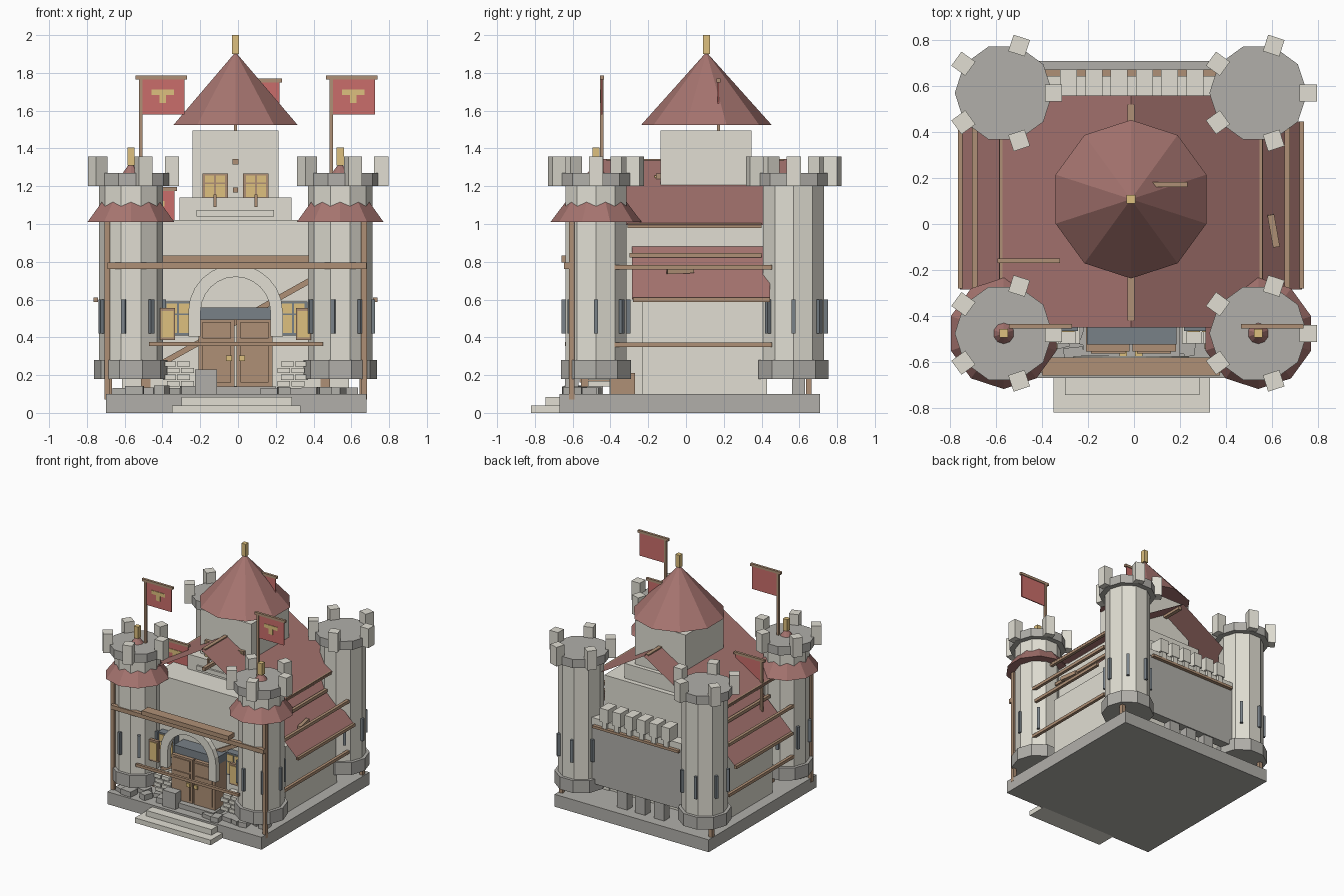
import bpy, math, random
from mathutils import Vector, Matrix

random.seed(4)
if "Cube" in bpy.data.objects:
    bpy.data.objects.remove(bpy.data.objects["Cube"])


def material(name, r, g, b):
    m = bpy.data.materials.new(name)
    m.use_nodes = True
    m.diffuse_color = (r, g, b, 1)
    m.node_tree.nodes["Principled BSDF"].inputs["Base Color"].default_value = (r, g, b, 1)
    return m


PALE = material("pale stone", .75, .73, .65)
GREY = material("grey stone", .44, .43, .40)
RED = material("roof red", .38, .175, .16)
CLOTH = material("banner red", .59, .155, .145)
WOOD = material("wood", .43, .28, .18)
GOLD = material("gold", .73, .53, .21)
SLATE = material("slate", .19, .22, .245)

CX = -.013


def mesh(name, verts, faces, mat):
    me = bpy.data.meshes.new(name)
    me.from_pydata(verts, [], faces)
    me.materials.append(mat)
    ob = bpy.data.objects.new(name, me)
    bpy.context.collection.objects.link(ob)
    return ob


def block(name, size, matrix, mat):
    """Box of the given size placed by a matrix."""
    v = [matrix @ Vector((x * size[0] / 2, y * size[1] / 2, z * size[2] / 2))
         for x in (-1, 1) for y in (-1, 1) for z in (-1, 1)]
    f = [(0, 1, 3, 2), (4, 6, 7, 5), (0, 4, 5, 1), (2, 3, 7, 6), (0, 2, 6, 4), (1, 5, 7, 3)]
    return mesh(name, v, f, mat)


def box(name, x0, x1, y0, y1, z0, z1, mat):
    c = ((x0 + x1) / 2, (y0 + y1) / 2, (z0 + z1) / 2)
    return block(name, (abs(x1 - x0), abs(y1 - y0), abs(z1 - z0)), Matrix.Translation(c), mat)


def beam(name, a, b, w, mat=WOOD):
    a, b = Vector(a), Vector(b)
    rot = (b - a).to_track_quat('Z', 'Y').to_matrix().to_4x4()
    return block(name, (w, w, (b - a).length), Matrix.Translation((a + b) / 2) @ rot, mat)


def prism(name, x, y, r0, r1, z0, z1, mat, phase=0, n=10):
    """Upright prism, frustum, or cone when r1 is zero."""
    angles = [math.radians(phase) + math.tau * i / n for i in range(n)]
    v = [(x + r0 * math.cos(a), y + r0 * math.sin(a), z0) for a in angles]
    f = [tuple(reversed(range(n)))]
    if r1:
        v += [(x + r1 * math.cos(a), y + r1 * math.sin(a), z1) for a in angles]
        f += [(i, (i + 1) % n, n + (i + 1) % n, n + i) for i in range(n)]
        f.append(tuple(range(n, 2 * n)))
    else:
        v.append((x, y, z1))
        f += [(i, (i + 1) % n, n) for i in range(n)]
    return mesh(name, v, f, mat)


def around(x, y, z, radius, angle):
    return Matrix.Translation((x, y, z)) @ Matrix.Rotation(math.radians(angle), 4, 'Z') \
        @ Matrix.Translation((radius, 0, 0))


# Ground slab and front steps
box("ground_slab", -.70, .68, -.67, .71, 0, .10, GREY)
box("lower_step", -.35, .33, -.82, -.66, 0, .04, PALE)
box("upper_step", -.30, .285, -.745, -.60, .04, .085, PALE)


# Corner towers
def tower(name, x, y, roofed):
    prism(name + "_foot", x, y, .195, .195, .18, .28, GREY)
    prism(name + "_shaft", x, y, .17, .17, .28, 1.20, PALE)
    prism(name + "_crown", x, y, .213, .213, 1.20, 1.27, GREY)
    for k in range(5):
        block(name + "_merlon", (.075, .075, .155), around(x, y, 1.28, .217, 72 * k), PALE)
    for k in range(7):
        block(name + "_arrow_slit", (.03, .022, .18), around(x, y, .51, .17, 360 * k / 7), SLATE)
    if roofed:
        prism(name + "_roof", x, y, .242, 0, 1.01, 1.33, RED, 18)
        box(name + "_finial", x - .019, x + .019, y - .019, y + .019, 1.31, 1.405, GOLD)


for side, tx in (("right", -.567), ("left", .541)):
    tower("front_" + side + "_tower", tx, -.476, True)
    tower("back_" + side + "_tower", tx, .57, False)


# Banners hanging from poles, each with a hammer emblem
def banner(name, x, y, z0, z1):
    box(name + "_pole", x - .009, x + .009, y - .009, y + .009, z0, z1, WOOD)
    box(name + "_bar", x - .028, x + .245, y - .01, y + .01, z1 - .015, z1 + .005, WOOD)
    box(name + "_cloth", x + .008, x + .232, y - .004, y + .004, z1 - .20, z1 - .013, CLOTH)
    cx = x + .117
    box(name + "_hammer_head", cx - .06, cx + .06, y - .008, y - .004, z1 - .097, z1 - .068, GOLD)
    box(name + "_hammer_grip", cx - .018, cx + .018, y - .008, y - .004, z1 - .14, z1 - .097, GOLD)


banner("front_right_banner", -.515, -.445, 1.27, 1.78)
banner("front_left_banner", .493, -.445, 1.27, 1.78)
banner("keep_banner", CX, .172, 1.49, 1.765)
banner("side_banner", -.567, -.16, .72, 1.19)

# Hall with a side wing under each lean-to roof
box("hall", CX - .45, CX + .45, -.405, .42, .10, 1.02, PALE)
for s in (-1, 1):
    def X(v):
        return CX + s * v
    box("wing", X(.40), X(.60), -.23, .43, .10, .64, PALE)
    mesh("upper_roof", [(CX, -.45, 1.345), (X(.575), -.45, .995), (X(.575), .56, .995),
                        (CX, .56, 1.345)], [(0, 1, 2, 3)], RED)
    mesh("lean_to_roof", [(X(.44), -.285, .89), (X(.745), -.285, .60), (X(.745), .445, .60),
                          (X(.44), .445, .89)], [(0, 1, 2, 3)], RED)
    # Beams and rails running along each side
    for v, z, y0, y1 in ((.56, .992, -.31, .40), (.52, .835, -.30, .40), (.74, .60, -.28, .445),
                         (.68, .77, -.38, .455), (.68, .36, -.38, .455)):
        beam("side_rail", (X(v), y0, z), (X(v), y1, z), .024)
    beam("front_post", (X(.68), -.605, .07), (X(.68), -.605, 1.02), .03)
    beam("back_post", (X(.67), .65, .06), (X(.67), .65, .24), .03)
    box("crate", X(.45), X(.50), -.40, -.27, .10, .21, WOOD)

beam("ridge_beam", (CX, -.42, 1.33), (CX, .52, 1.33), .03)
beam("collar_beam", (CX, -.42, 1.18), (CX, .0, 1.18), .026)
beam("loose_plank", (.595, .04, .755), (.62, -.10, .75), .03)

# Front rails, wall beam and brace
beam("front_rail", (-.69, -.63, .78), (.68, -.63, .78), .034)
beam("low_front_rail", (-.47, -.63, .365), (.45, -.63, .365), .022)
box("wall_beam", -.40, .375, -.66, -.58, .797, .832, WOOD)
beam("wall_brace", (-.39, -.415, .27), (.38, -.415, .70), .03)

# Keep with its pointed roof
KY = .108
box("keep_plinth", -.31, .283, -.20, .38, 1.0, 1.14, PALE)
box("keep_plaque", -.22, .19, -.215, -.20, 1.04, 1.075, PALE)
box("keep", -.24, .214, -.135, .347, 1.0, 1.495, PALE)
prism("keep_roof", CX, KY, .345, 0, 1.525, 1.91, RED, 18)
box("keep_finial", CX - .019, CX + .019, KY - .019, KY + .019, 1.90, 2.0, GOLD)


def window(name, x, y, z0, z1, w, frame, cols=2):
    """Framed window on a wall facing the front."""
    box(name + "_frame", x - w / 2, x + w / 2, y - .025, y + .04, z0, z1, frame)
    pw = (w - .02) / cols
    mid = z0 + (z1 - z0) * .62
    for i in range(cols):
        px = x - w / 2 + .01 + i * pw
        for a, b in ((z0 + .012, mid - .004), (mid + .004, z1 - .012)):
            box(name + "_pane", px + .005, px + pw - .005, y - .031, y - .025, a, b, GOLD)


for s in (-1, 1):
    wx = CX + s * .108
    window("keep_window", wx, -.135, 1.13, 1.268, .135, WOOD)
    box("keep_bracket", wx - .008, wx + .008, -.215, -.16, 1.09, 1.155, WOOD)
    # Hall windows with an open shutter
    hx = CX + s * .305
    window("hall_window", hx, -.44, .41, .59, .15, SLATE)
    sx = CX + s * .36
    box("shutter", sx - .04, sx + .04, -.545, -.52, .385, .555, WOOD)
    box("shutter_panel", sx - .031, sx + .031, -.551, -.545, .40, .54, GOLD)
    # Rough brickwork beside the door
    for row in range(4):
        for col in range(2):
            bx = CX + s * (.255 + .075 * col + .02 * (row % 2))
            box("brick", bx - .034, bx + .034, -.52, -.40, .14 + .035 * row, .168 + .035 * row, PALE)

# Stone arch over the door
N = 12
arch = [(0.0, -.13)] + [(math.pi * i / N, 0) for i in range(N + 1)] + [(math.pi, -.13)]
av = [(CX + r * math.cos(a), y, .535 + r * math.sin(a) + drop)
      for a, drop in arch for r, y in ((.25, -.62), (.185, -.62), (.185, -.575), (.25, -.575))]
last = 4 * (len(arch) - 1)
af = [(4 * i + k, 4 * i + (k + 1) % 4, 4 * i + 4 + (k + 1) % 4, 4 * i + 4 + k)
      for i in range(len(arch) - 1) for k in range(4)]
mesh("door_arch", av, af + [(3, 2, 1, 0), tuple(last + k for k in range(4))], PALE)

# Double door under a slate lintel
box("door_lintel", -.205, .185, -.525, -.40, .495, .557, SLATE)
for s in (-1, 1):
    box("door_leaf", CX + s * .006, CX + s * .195, -.555, -.40, .14, .495, WOOD)
    for z0, z1 in ((.16, .375), (.395, .48)):
        box("door_panel", CX + s * .025, CX + s * .175, -.563, -.555, z0, z1, WOOD)
    box("door_handle", CX + s * .018, CX + s * .05, -.575, -.555, .275, .305, GOLD)
box("threshold", -.22, .20, -.60, -.44, .10, .14, GREY)
box("mounting_stone", -.228, -.112, -.64, -.57, .10, .23, GREY)

# Loose paving in front of the hall
for i in range(18):
    x = -.62 + 1.22 * i / 17
    m = Matrix.Translation((x, random.uniform(-.62, -.48), .115)) @ \
        Matrix.Rotation(random.uniform(-.4, .4), 4, 'Z')
    block("paving_stone", (random.uniform(.05, .1), .08, random.uniform(.03, .06)), m, GREY)

# Crenellated back wall standing clear of the slab on short piers
box("back_wall", -.45, .42, .565, .64, .24, .72, GREY)
box("back_wall_coping", -.45, .42, .56, .645, .72, .775, PALE)
box("back_wall_beam", -.40, .37, .645, .672, .705, .725, WOOD)
for i in range(6):
    x = -.285 + .11 * i
    box("back_merlon", x - .037, x + .037, .56, .672, .775, .885, PALE)
    box("back_corbel", x - .02, x + .02, .64, .668, .725, .775, PALE)
for x in (-.2, -.03, .13):
    box("wall_pier", x - .045, x + .045, .56, .63, .10, .24, GREY)
